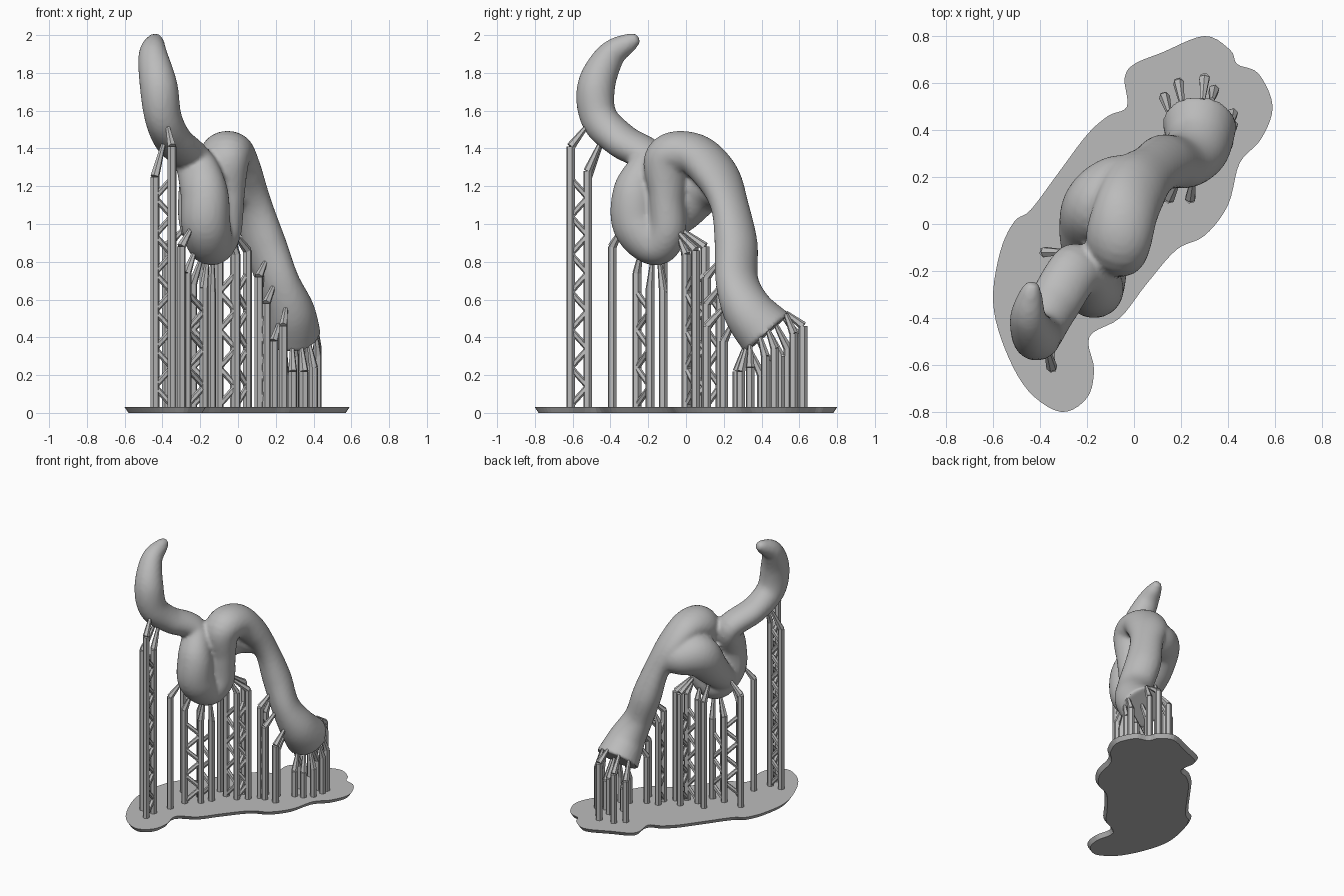
import bpy, bmesh, math
from mathutils import Vector
from mathutils.bvhtree import BVHTree

cube = bpy.data.objects.get("Cube")
if cube:
    bpy.data.objects.remove(cube)

grey = bpy.data.materials.new("resin_grey")
grey.use_nodes = True
COLOUR = (0.5, 0.5, 0.5, 1)
grey.diffuse_color = COLOUR
grey.node_tree.nodes["Principled BSDF"].inputs["Base Color"].default_value = COLOUR


def make_object(name, bm):
    bmesh.ops.recalc_face_normals(bm, faces=bm.faces)
    mesh = bpy.data.meshes.new(name)
    bm.to_mesh(mesh)
    bm.free()
    mesh.materials.append(grey)
    obj = bpy.data.objects.new(name, mesh)
    bpy.context.collection.objects.link(obj)
    return obj


def spline(pts, steps, closed=False):
    """Smooth curve through points of any dimension."""
    pts = [Vector(p) for p in pts]
    n = len(pts)
    out = []
    for i in range(n if closed else n - 1):
        def get(k):
            return pts[k % n] if closed else pts[min(max(k, 0), n - 1)]
        a, b, c, d = (get(i + k) for k in (-1, 0, 1, 2))
        for s in range(steps):
            t = s / steps
            out.append(0.5 * (2 * b + (c - a) * t + (2 * a - 5 * b + 4 * c - d) * t * t
                              + (3 * b - a - 3 * c + d) * t ** 3))
    if not closed:
        out.append(pts[-1])
    return out


ACROSS = Vector((-1, 1, 0))


def tube(bm, path, sides):
    """Oval sweep along (x, y, z, radius across, radius other way) points, capped."""
    rings = []
    for i, p in enumerate(path):
        tangent = Vector((path[min(i + 1, len(path) - 1)] - path[max(i - 1, 0)])[:3]).normalized()
        side = (ACROSS - tangent * ACROSS.dot(tangent)).normalized()
        other = tangent.cross(side)
        ring = []
        for k in range(sides):
            a = math.tau * k / sides
            ring.append(bm.verts.new(Vector(p[:3]) + p[3] * math.cos(a) * side
                                     + p[4] * math.sin(a) * other))
        rings.append(ring)
    for r, q in zip(rings, rings[1:]):
        for k in range(sides):
            j = (k + 1) % sides
            bm.faces.new((r[k], r[j], q[j], q[k]))
    bm.faces.new(rings[0][::-1])
    bm.faces.new(rings[-1])


def strut(bm, a, b, ra, rb):
    tube(bm, [Vector((*a, ra, ra)), Vector((*b, rb, rb))], 6)


# Tentacle: cut stump, leg, hump, descending band, front lobe and raised tip
main_path = [
    (.28, .43, .42, .16, .155), (.27, .33, .54, .14, .13), (.21, .27, .7, .125, .1),
    (.14, .265, .9, .125, .1), (.08, .23, 1.1, .115, .085), (.01, .16, 1.26, .14, .1),
    (-.04, .04, 1.37, .14, .11), (-.07, -.09, 1.34, .14, .125), (-.06, -.1, 1.15, .1, .09),
    (-.08, -.1, .97, .1, .1), (-.14, -.16, .9, .12, .12), (-.17, -.26, 1, .13, .13),
    (-.18, -.26, 1.17, .13, .12), (-.24, -.19, 1.34, .115, .09), (-.34, -.34, 1.44, .11, .09),
    (-.395, -.46, 1.56, .095, .1), (-.42, -.475, 1.73, .1, .1), (-.45, -.4, 1.89, .08, .075),
    (-.44, -.3, 1.96, .05, .05), (-.43, -.25, 1.98, .025, .025)]
# Broad coil on the far side of the knot
coil_path = [(.03, .2, 1.18, .1, .1), (-.08, .16, 1.2, .13, .13), (-.16, .08, 1.2, .14, .15),
             (-.2, -.02, 1.08, .12, .12), (-.21, -.1, 1, .1, .1), (-.19, -.18, .95, .1, .1)]
bm = bmesh.new()
for path in (main_path, coil_path):
    tube(bm, spline(path, 8), 28)
tentacle = make_object("tentacle", bm)

# Fuse the coils into one skin and soften the seams
fuse = tentacle.modifiers.new("fuse", 'REMESH')
fuse.mode = 'VOXEL'
fuse.voxel_size = 0.014
soften = tentacle.modifiers.new("soften", 'SMOOTH')
soften.iterations = 3
bpy.context.view_layer.objects.active = tentacle
tentacle.select_set(True)
for name in ("fuse", "soften"):
    bpy.ops.object.modifier_apply(modifier=name)
bpy.ops.object.shade_smooth_by_angle(angle=math.radians(50))
tentacle.select_set(False)
skin = BVHTree.FromPolygons([v.co for v in tentacle.data.vertices],
                            [p.vertices for p in tentacle.data.polygons])

# Base plate with a chamfered underside
outline = [(-3, 50), (-4, 62), (0, 68), (12, 73), (30, 80), (41, 74), (44, 68), (53, 64), (59, 50),
           (54, 36), (45, 26), (40, 8), (30, -5), (18, -11), (5, -26), (-6, -40), (-19, -48),
           (-17, -62), (-20, -74), (-31, -80), (-45, -71), (-55, -53), (-60, -33), (-57, -12),
           (-51, 1), (-44, 6), (-32, 22), (-20, 38), (-11, 46)]
rim = [p / 100 for p in spline(outline, 5, closed=True)]
bm = bmesh.new()
top, bottom = [], []
for i, p in enumerate(rim):
    t = (rim[(i + 1) % len(rim)] - rim[i - 1]).normalized()
    inner = p + Vector((t.y, -t.x)) * 0.02
    top.append(bm.verts.new((p.x, p.y, .03)))
    bottom.append(bm.verts.new((inner.x, inner.y, 0)))
bm.faces.new(top)
bm.faces.new(bottom[::-1])
for i in range(len(rim)):
    bm.faces.new((top[i - 1], top[i], bottom[i], bottom[i - 1]))
make_object("base_plate", bm)

# Support posts in hundredths (x, y, top), each leaning up to the nearest skin
posts = [
    (-35, -61, 141), (-35, -52, 128), (-44, -52, 125), (-30, -39, 88), (-38, -12, 88),
    (-27, -26, 74), (-24, -12, 68), (-14, -12, 64), (-18, -19, 66), (-10, 0, 82), (-1, 0, 84),
    (5, 5, 86), (11, 11, 72), (11, 18, 66), (15, 11, 58), (24, 11, 46), (19, 20, 38),
    (29, 27, 22), (35, 29, 22), (40, 34, 24), (42, 42, 30), (42, 47, 34), (34, 57, 42),
    (30, 62, 46), (19, 60, 40), (13, 54, 34), (25, 40, 20), (36, 45, 25), (30, 50, 30),
    (-18, 4, 84), (-2, 10, 88)]
bm = bmesh.new()
for x, y, z in posts:
    head = Vector((x, y, z)) / 100
    strut(bm, (head.x, head.y, .02), head, .024, .024)
    contact = skin.find_nearest(head + Vector((0, 0, .06)))[0]
    strut(bm, head, contact + (contact - head).normalized() * .01, .024, .012)
make_object("support_posts", bm)

# Zigzag braces between neighbouring posts
braced = [(0, 1), (1, 2), (6, 7), (5, 8), (9, 10), (10, 11), (10, 30), (12, 13), (12, 14)]
bm = bmesh.new()
for i, j in braced:
    ends = [Vector((posts[k][0], posts[k][1], 0)) / 100 for k in (i, j)]
    limit = min(posts[i][2], posts[j][2]) / 100
    z, k = .04, 0
    while z + .1 < limit:
        a, b = ends[k % 2].copy(), ends[(k + 1) % 2].copy()
        a.z, b.z = z, z + .1
        strut(bm, a, b, .016, .016)
        z += .1
        k += 1
make_object("support_braces", bm)
